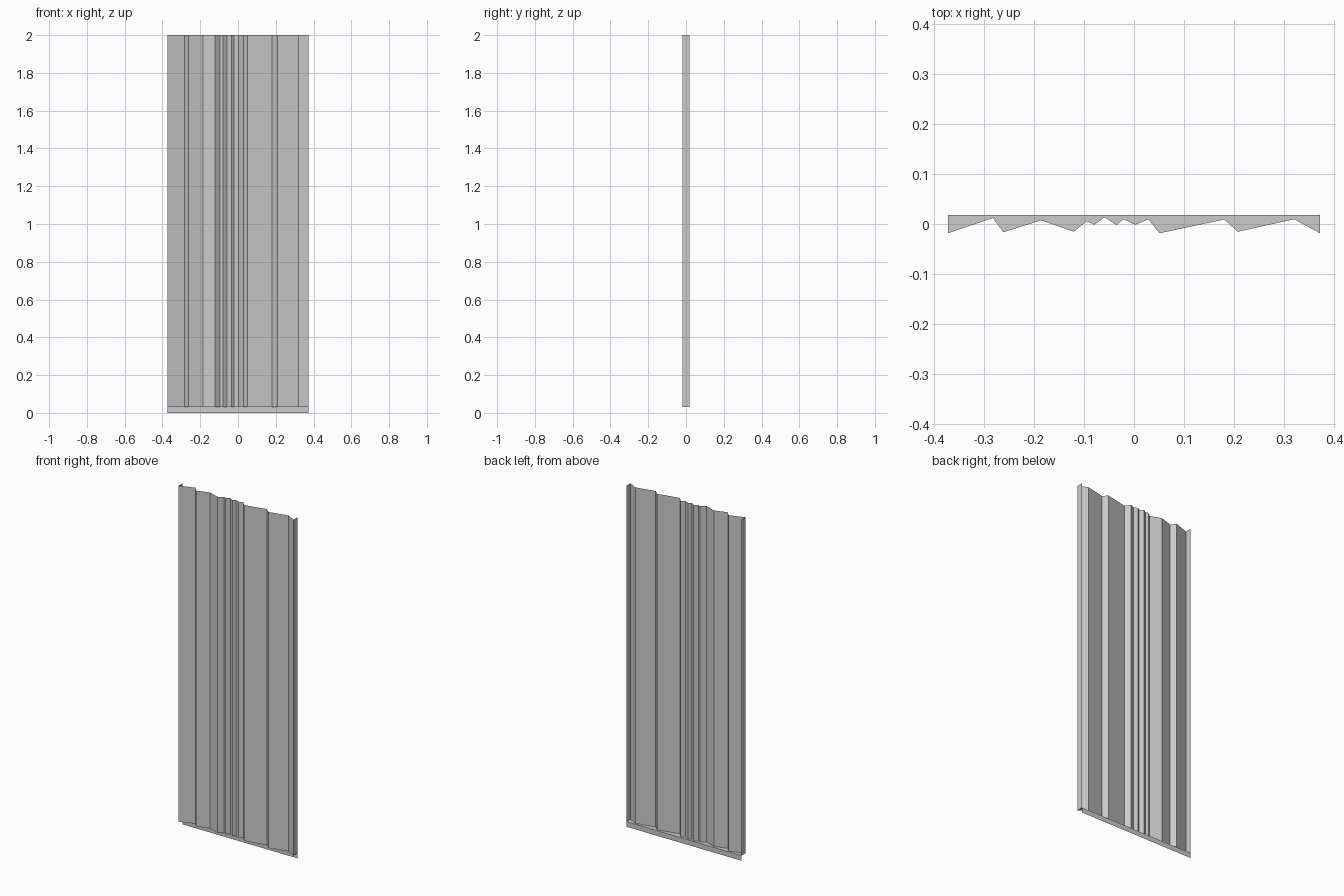
import bpy
import bmesh

# Remove the default cube only
default = bpy.data.objects.get("Cube")
if default:
    bpy.data.objects.remove(default, do_unlink=True)

BACK = 0.0185      # plane of the rear edges
SIDE = 0.373       # half width
FLOOR = 0.03       # height of the bottom ledge
TOP = 2.0

grey = bpy.data.materials.new("plain grey")
grey.use_nodes = True
colour = (0.6, 0.6, 0.6, 1.0)
grey.diffuse_color = colour
grey.node_tree.nodes["Principled BSDF"].inputs["Base Color"].default_value = colour

# Pleat profile across the front, from one side to the other
pleats = [
    (-SIDE, -BACK), (-0.283, 0.012), (-0.262, -0.0165), (-0.186, 0.0075),
    (-0.121, -0.0155), (-0.095, 0.0055), (-0.079, -0.0013), (-0.059, 0.0135),
    (-0.035, -0.002), (-0.021, 0.0095), (0.003, -0.0015), (0.029, 0.0095),
    (0.051, -BACK), (0.181, 0.009), (0.208, -0.0155), (0.321, 0.0095),
    (SIDE, -BACK),
]


def finish(bm, name):
    mesh = bpy.data.meshes.new(name)
    bm.to_mesh(mesh)
    bm.free()
    mesh.materials.append(grey)
    obj = bpy.data.objects.new(name, mesh)
    bpy.context.collection.objects.link(obj)
    return obj


def upright_sheet(name, path, low, high):
    """Raise an open path into a vertical folded sheet."""
    bm = bmesh.new()
    bottom = [bm.verts.new((x, y, low)) for x, y in path]
    top = [bm.verts.new((x, y, high)) for x, y in path]
    for i in range(len(path) - 1):
        bm.faces.new((bottom[i], bottom[i + 1], top[i + 1], top[i]))
    return finish(bm, name)


# Pleated front panel
upright_sheet("pleated_panel", pleats, FLOOR, TOP)

# Side flanges turned back from the panel
upright_sheet("right_flange", [(-SIDE, BACK), (-SIDE, -BACK)], FLOOR, TOP)
upright_sheet("left_flange", [(SIDE, -BACK), (SIDE, BACK)], FLOOR, TOP)

# Thin lip below the rear edge
upright_sheet("bottom_lip", [(-SIDE, BACK), (SIDE, BACK)], 0.0, FLOOR)

# Ledge closing the foot of the pleats: one strip piece behind each pleat
bm = bmesh.new()
front = [bm.verts.new((x, y, FLOOR)) for x, y in pleats]
rear = [bm.verts.new((x, BACK, FLOOR)) for x, y in pleats]
for i in range(len(pleats) - 1):
    bm.faces.new((front[i], front[i + 1], rear[i + 1], rear[i]))
bmesh.ops.dissolve_limit(bm, angle_limit=0.01, verts=bm.verts[:], edges=bm.edges[:])
finish(bm, "bottom_ledge")
